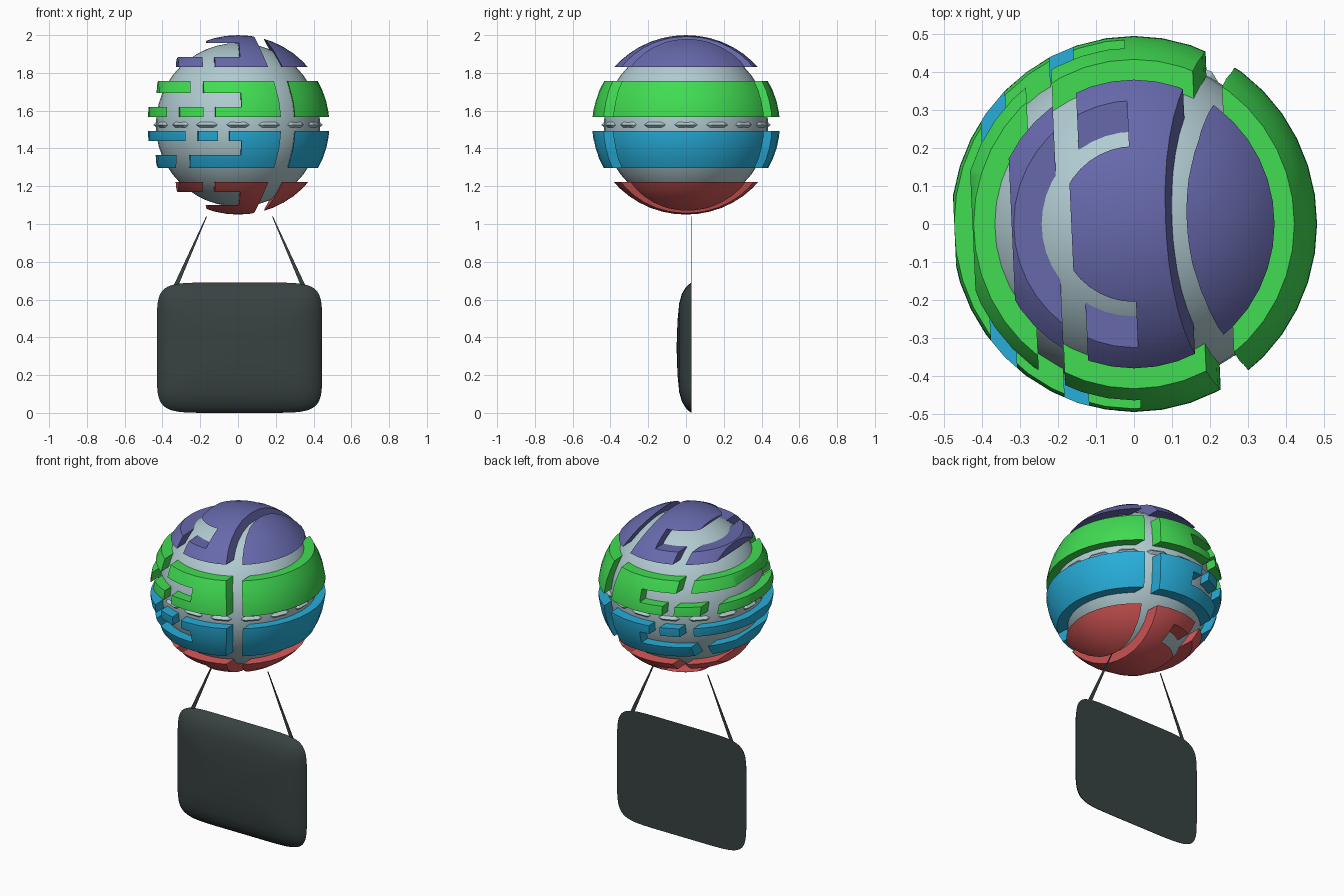
import bpy, bmesh, math

if "Cube" in bpy.data.objects:
    bpy.data.objects.remove(bpy.data.objects["Cube"])

CZ = 1.525           # globe centre height
SHEAR = -0.045       # slight twist of the cut pattern along y


def material(name, rgb):
    m = bpy.data.materials.new(name)
    m.diffuse_color = (*rgb, 1)
    m.use_nodes = True
    m.node_tree.nodes["Principled BSDF"].inputs["Base Color"].default_value = m.diffuse_color
    return m


PALE = material("pale_blue_grey", (0.44, 0.60, 0.64))
PURPLE = material("purple", (0.135, 0.14, 0.41))
GREEN = material("green", (0.052, 0.72, 0.085))
BLUE = material("blue", (0.02, 0.42, 0.70))
RED = material("red", (0.70, 0.10, 0.10))
DARK = material("charcoal", (0.040, 0.054, 0.054))


def make(name, bm, mat, smooth=35):
    me = bpy.data.meshes.new(name)
    bm.to_mesh(me)
    bm.free()
    ob = bpy.data.objects.new(name, me)
    bpy.context.collection.objects.link(ob)
    me.materials.append(mat)
    bpy.ops.object.select_all(action='DESELECT')
    ob.select_set(True)
    bpy.context.view_layer.objects.active = ob
    if smooth:
        bpy.ops.object.shade_smooth_by_angle(angle=math.radians(smooth))
    return ob


def add_ellipsoid(bm, r, u=40, v=24, flip=False):
    vs = bmesh.ops.create_uvsphere(bm, u_segments=u, v_segments=v, radius=1)['verts']
    for p in vs:
        p.co = (p.co.x * r[0], p.co.y * r[1], p.co.z * r[2] + CZ)
    if flip:
        bmesh.ops.reverse_faces(bm, faces=list({f for p in vs for f in p.link_faces}))


# Inner globe
bm = bmesh.new()
add_ellipsoid(bm, (0.435, 0.435, 0.433))
make("inner_globe", bm, PALE)

# Row of small lens-shaped studs round the equator
bm = bmesh.new()
for i in range(16):
    a = i * math.tau / 16

    def at(r, da, dz):
        return bm.verts.new((r * math.cos(a + da), r * math.sin(a + da), CZ + dz))
    ring = [at(0.43, -0.16, 0), at(0.432, -0.09, -0.016), at(0.432, 0.09, -0.016),
            at(0.43, 0.16, 0), at(0.432, 0.09, 0.016), at(0.432, -0.09, 0.016)]
    l, r = at(0.45, -0.08, 0), at(0.45, 0.08, 0)
    for f in ((ring[0], ring[1], l), (ring[1], ring[2], r, l), (ring[2], ring[3], r),
              (ring[3], ring[4], r), (ring[4], ring[5], l, r), (ring[5], ring[0], l)):
        bm.faces.new(f)
make("equator_studs", bm, PALE, 0)

# Curved edges of the vertical gap: (height from centre, x)
DZ = (0, 0.12, 0.225, 0.305, 0.40, 0.475)
GAP_RIGHT = (0.288, 0.276, 0.25, 0.2225, 0.175, 0.125)
GAP_LEFT = (0.212, 0.20, 0.175, 0.145, 0.108, 0.08)


def gap(z, table):
    d = min(abs(z - CZ), DZ[-1] - 1e-6)
    i = max(k for k in range(len(DZ) - 1) if DZ[k] <= d)
    t = (d - DZ[i]) / (DZ[i + 1] - DZ[i])
    return table[i] + t * (table[i + 1] - table[i])


def curve(z0, z1, table, n=8):
    zs = [z0 + (z1 - z0) * i / n for i in range(n + 1)]
    return [(gap(z, table), z) for z in zs]


def add_prism(bm, outline):
    loops = [[bm.verts.new((x + SHEAR * y, y, z)) for x, z in outline] for y in (-0.7, 0.7)]
    n = len(outline)
    bm.faces.new(loops[0])
    bm.faces.new(loops[1][::-1])
    for i in range(n):
        j = (i + 1) % n
        bm.faces.new((loops[0][j], loops[0][i], loops[1][i], loops[1][j]))


def band(name, mat, z0, s0, s1, z1, x_top, x_low, bars_top=(), bars_low=()):
    """Shell band: slotted main plate, right plate and loose bars on the left."""
    cut = bmesh.new()
    add_prism(cut, [(x_top, z1), (x_top, s1), (-0.004, s1), (-0.004, s0),
                    (x_low, s0), (x_low, z0)] + curve(z0, z1, GAP_LEFT))
    add_prism(cut, curve(z0, z1, GAP_RIGHT)[::-1] + [(0.7, z0), (0.7, z1)])
    for bars, a, b in ((bars_top, s1, z1), (bars_low, z0, s0)):
        for x0, x1 in bars:
            add_prism(cut, [(x0, a), (x1, a), (x1, b), (x0, b)])
    bmesh.ops.recalc_face_normals(cut, faces=cut.faces)
    cutter = make(name + "_cutter", cut, mat, 0)
    cutter.hide_render = True

    shell = bmesh.new()
    add_ellipsoid(shell, (0.484, 0.497, 0.475))
    add_ellipsoid(shell, (0.43, 0.43, 0.428), flip=True)
    ob = make(name, shell, mat, 0)
    mod = ob.modifiers.new("cut", 'BOOLEAN')
    mod.operation = 'INTERSECT'
    mod.solver = 'EXACT'
    mod.object = cutter
    bpy.ops.object.modifier_apply(modifier=mod.name)
    bpy.data.objects.remove(cutter)
    bpy.ops.object.shade_smooth_by_angle(angle=math.radians(35))


# Four coloured bands of the outer shell
band("top_band", PURPLE, 1.83, 1.883, 1.957, 2.06, -0.165, -0.137,
     bars_low=[(-0.322, -0.2)])
band("upper_band", GREEN, 1.566, 1.619, 1.693, 1.757, -0.2, -0.14,
     bars_top=[(-0.425, -0.268)], bars_low=[(-0.473, -0.39), (-0.325, -0.203)])
band("lower_band", BLUE, 1.296, 1.365, 1.439, 1.492, -0.066, -0.27,
     bars_top=[(-0.473, -0.295), (-0.23, -0.128)], bars_low=[(-0.43, -0.34)])
band("bottom_band", RED, 0.99, 1.10, 1.17, 1.222, -0.137, -0.165,
     bars_top=[(-0.322, -0.2)])

# Hanging panel: rounded outline, domed front, flat back
bm = bmesh.new()
N = 64
rings = []
for d, y in ((0, 0.03), (0.012, 0.012), (0.03, -0.004), (0.06, -0.022),
             (0.11, -0.036), (0.2, -0.045)):
    ring = []
    for i in range(N):
        a = math.tau * (i + 0.5) / N
        c, s = math.cos(a), math.sin(a)
        x = math.copysign(abs(c) ** (2 / 7), c) * (0.438 - d)
        z = math.copysign(abs(s) ** (2 / 7), s) * (0.345 - d)
        ring.append(bm.verts.new((0.008 + x, y, 0.345 + z)))
    rings.append(ring)
for p, q in zip(rings, rings[1:]):
    for i in range(N):
        j = (i + 1) % N
        bm.faces.new((p[i], p[j], q[j], q[i]))
bm.faces.new(rings[0][::-1])
tip = bm.verts.new((0.008, -0.05, 0.345))
for i in range(N):
    bm.faces.new((rings[-1][i], rings[-1][(i + 1) % N], tip))
bmesh.ops.recalc_face_normals(bm, faces=bm.faces)
make("hanging_panel", bm, DARK, 50)

# Two flat tapering straps from panel to globe
for side, s in (("left", -1), ("right", 1)):
    bm = bmesh.new()
    quad = [(0.008 + s * x, z) for x, z in
            ((0.358, 0.655), (0.332, 0.655), (0.172, 1.04), (0.177, 1.04))]
    f, b = [[bm.verts.new((x, y, z)) for x, z in quad] for y in (0.027, 0.03)]
    bm.faces.new(f)
    bm.faces.new(b[::-1])
    for i in range(4):
        j = (i + 1) % 4
        bm.faces.new((f[j], f[i], b[i], b[j]))
    bmesh.ops.recalc_face_normals(bm, faces=bm.faces)
    make(side + "_strap", bm, DARK, 0)
